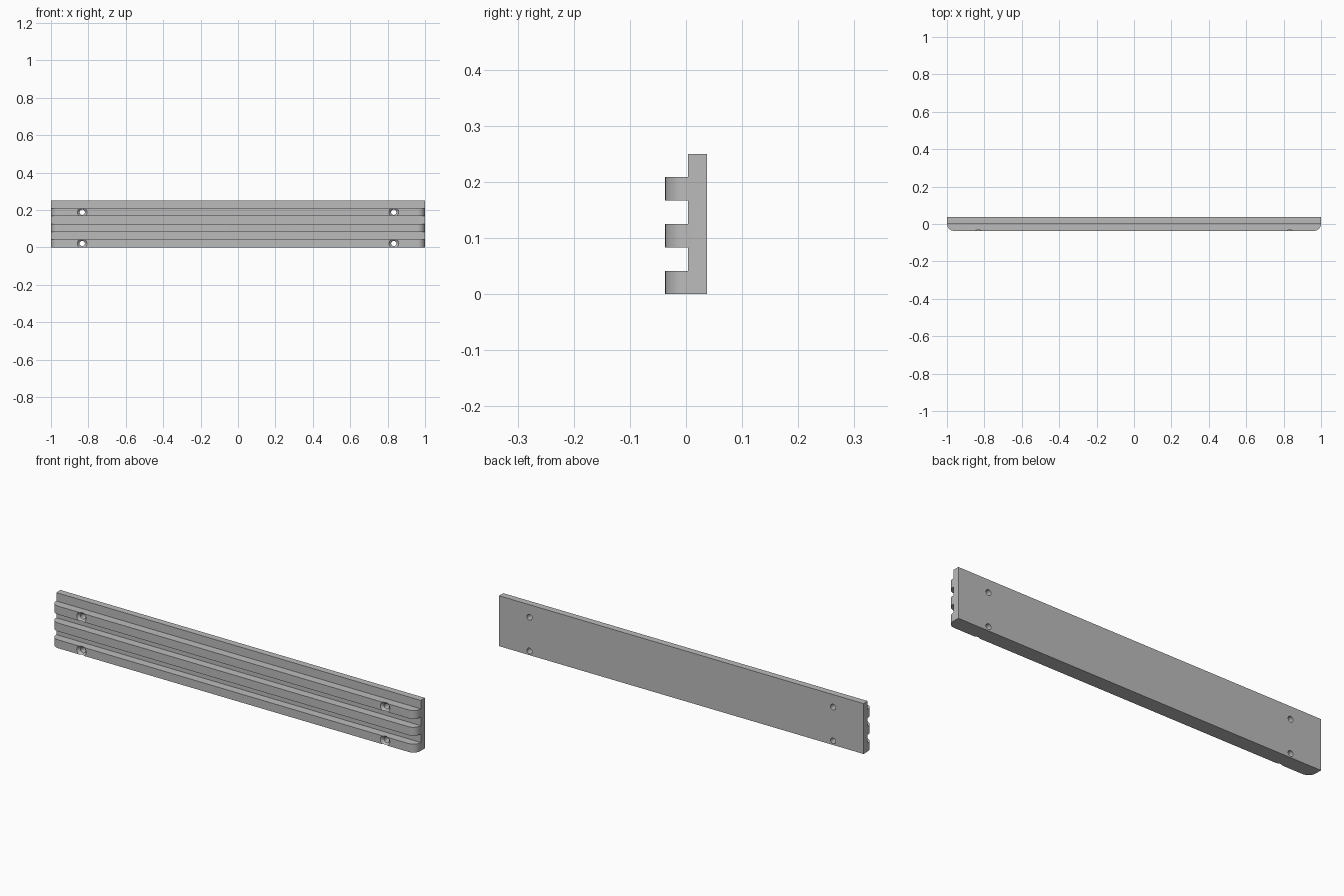
import bpy, bmesh, math
from mathutils import Vector, Matrix

cube = bpy.data.objects.get("Cube")
if cube:
    bpy.data.objects.remove(cube, do_unlink=True)

FRONT, ROOT, BACK = -0.037, 0.004, 0.037   # rib face, groove floor, rear face
HEIGHT, PITCH, RIB = 0.25, 0.0835, 0.0415


def make_object(name, bm):
    bmesh.ops.recalc_face_normals(bm, faces=bm.faces)
    mesh = bpy.data.meshes.new(name)
    bm.to_mesh(mesh)
    bm.free()
    obj = bpy.data.objects.new(name, mesh)
    bpy.context.collection.objects.link(obj)
    return obj


# Comb-shaped section swept along the length
section = [(BACK, HEIGHT), (BACK, 0)]
for i in range(3):
    z = i * PITCH
    if i:
        section.append((ROOT, z))
    section += [(FRONT, z), (FRONT, z + RIB), (ROOT, z + RIB)]
section.append((ROOT, HEIGHT))

bm = bmesh.new()
face = bm.faces.new([bm.verts.new((-1, y, z)) for y, z in section])
swept = bmesh.ops.extrude_face_region(bm, geom=[face])["geom"]
bmesh.ops.translate(bm, vec=(2, 0, 0),
                    verts=[v for v in swept if isinstance(v, bmesh.types.BMVert)])
bmesh.ops.recalc_face_normals(bm, faces=bm.faces)

# Rounded rib ends
corners = [e for e in bm.edges
           if all(abs(v.co.y - FRONT) < 1e-4 for v in e.verts)
           and abs(e.verts[0].co.x - e.verts[1].co.x) < 1e-4]
bmesh.ops.bevel(bm, geom=corners, offset=0.039, segments=10,
                profile=0.5, affect='EDGES')
rail = make_object("ribbed_rail", bm)

# Countersunk screw holes
bm = bmesh.new()
rings = [(0.046, FRONT - 0.02), (0.014, FRONT + 0.012), (0.014, BACK + 0.02)]
for x in (-0.833, 0.833):
    for z in (RIB / 2, 2 * PITCH + RIB / 2):
        loops = []
        for r, y in rings:
            circle = bmesh.ops.create_circle(
                bm, segments=32, radius=r,
                matrix=Matrix.Translation((x, y, z)) @ Matrix.Rotation(math.pi / 2, 4, 'X'))
            loops.append(circle["verts"])
        for a, b in zip(loops, loops[1:]):
            for i in range(32):
                j = (i + 1) % 32
                bm.faces.new((a[i], a[j], b[j], b[i]))
        bm.faces.new(loops[0])
        bm.faces.new(loops[-1])
cutter = make_object("screw_hole_cutter", bm)
cutter.hide_render = True

cut = rail.modifiers.new("screw_holes", 'BOOLEAN')
cut.operation = 'DIFFERENCE'
cut.solver = 'EXACT'
cut.object = cutter
bpy.ops.object.select_all(action='DESELECT')
rail.select_set(True)
bpy.context.view_layer.objects.active = rail
bpy.ops.object.modifier_apply(modifier=cut.name)
bpy.data.objects.remove(cutter, do_unlink=True)
bpy.ops.object.shade_smooth_by_angle(angle=math.radians(25))

# Plain grey finish
grey = bpy.data.materials.new("plain_grey")
grey.use_nodes = True
grey.diffuse_color = (0.5, 0.5, 0.5, 1)
grey.node_tree.nodes["Principled BSDF"].inputs["Base Color"].default_value = (0.5, 0.5, 0.5, 1)
rail.data.materials.clear()
rail.data.materials.append(grey)
